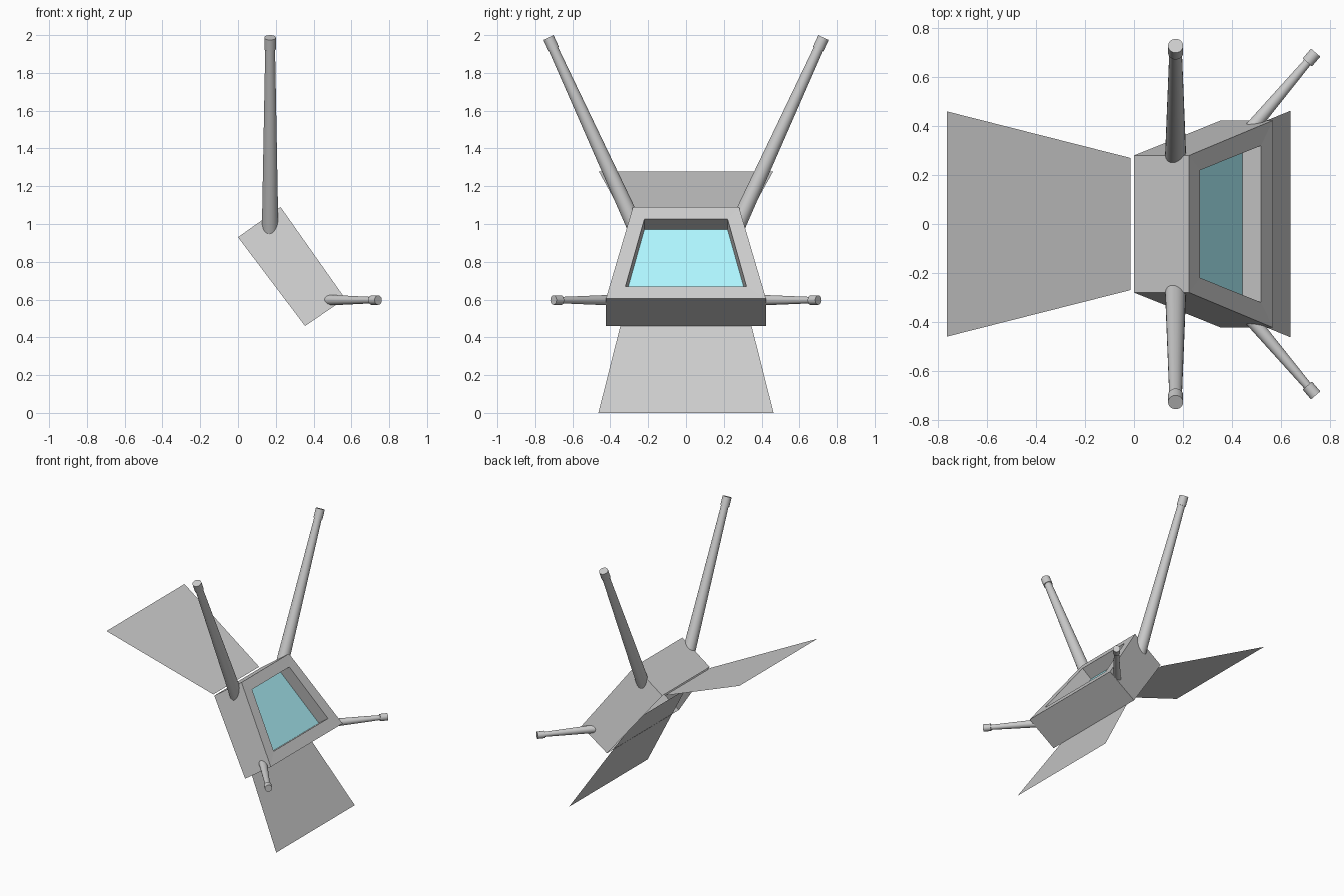
import bpy, bmesh, math
from mathutils import Vector

if "Cube" in bpy.data.objects:
    bpy.data.objects.remove(bpy.data.objects["Cube"])


def mesh_object(name, verts, faces, color=None):
    me = bpy.data.meshes.new(name)
    me.from_pydata(verts, [], faces)
    ob = bpy.data.objects.new(name, me)
    bpy.context.collection.objects.link(ob)
    if color:
        mat = bpy.data.materials.new(name + "_colour")
        mat.diffuse_color = color
        mat.use_nodes = True
        mat.node_tree.nodes["Principled BSDF"].inputs["Base Color"].default_value = mat.diffuse_color
        me.materials.append(mat)
    return ob


def ring(top, bottom):
    """Four corners of a trapezoid from (x, z, half width) of its top and bottom edge."""
    (xt, zt, wt), (xb, zb, wb) = top, bottom
    return [(xt, -wt, zt), (xb, -wb, zb), (xb, wb, zb), (xt, wt, zt)]


def rod(name, a, b, r1, r2):
    """Tapered round rod from a to b."""
    a, b = Vector(a), Vector(b)
    bpy.ops.mesh.primitive_cone_add(vertices=24, radius1=r1, radius2=r2,
                                    depth=(b - a).length, location=(a + b) / 2,
                                    rotation=(b - a).to_track_quat('Z', 'Y').to_euler())
    ob = bpy.context.object
    ob.name = name
    bpy.ops.object.shade_smooth_by_angle(angle=math.radians(40))
    return ob


# Tilted tapered housing: open back, front rim, recess walls
rings = [
    ring((0.0, 0.93, 0.28), (0.355, 0.46, 0.423)),
    ring((0.225, 1.09, 0.28), (0.567, 0.605, 0.423)),
    ring((0.27, 1.026, 0.22), (0.519, 0.67, 0.32)),
    ring((0.195, 0.97, 0.22), (0.444, 0.615, 0.32)),
]
verts = [v for r in rings for v in r]
faces = []
for k in range(3):
    for i in range(4):
        j = (i + 1) % 4
        faces.append((4 * k + i, 4 * k + j, 4 * k + 4 + j, 4 * k + 4 + i))
housing = mesh_object("housing", verts, faces)

# Cyan pane at the bottom of the recess
mesh_object("pane", rings[3], [(0, 1, 2, 3)], (0.43, 0.92, 1.0, 1))

# Flat flared flaps
mesh_object("upper_flap", ring((-0.764, 1.277, 0.46), (-0.015, 0.932, 0.27)), [(0, 1, 2, 3)])
mesh_object("lower_flap", ring((0.205, 0.705, 0.285), (0.64, 0.0, 0.463)), [(0, 1, 2, 3)])

# Tapered arms with end caps on both sides
for side, s in (("right", -1), ("left", 1)):
    rod(f"upper_arm_{side}", (0.17, s * 0.23, 0.90), (0.17, s * 0.70, 1.926), 0.045, 0.026)
    rod(f"upper_arm_cap_{side}", (0.17, s * 0.70, 1.926), (0.17, s * 0.728, 1.987), 0.031, 0.031)
    rod(f"lower_arm_{side}", (0.463, s * 0.371, 0.597), (0.708, s * 0.66, 0.597), 0.029, 0.017)
    rod(f"lower_arm_cap_{side}", (0.708, s * 0.66, 0.597), (0.742, s * 0.70, 0.597), 0.025, 0.025)
